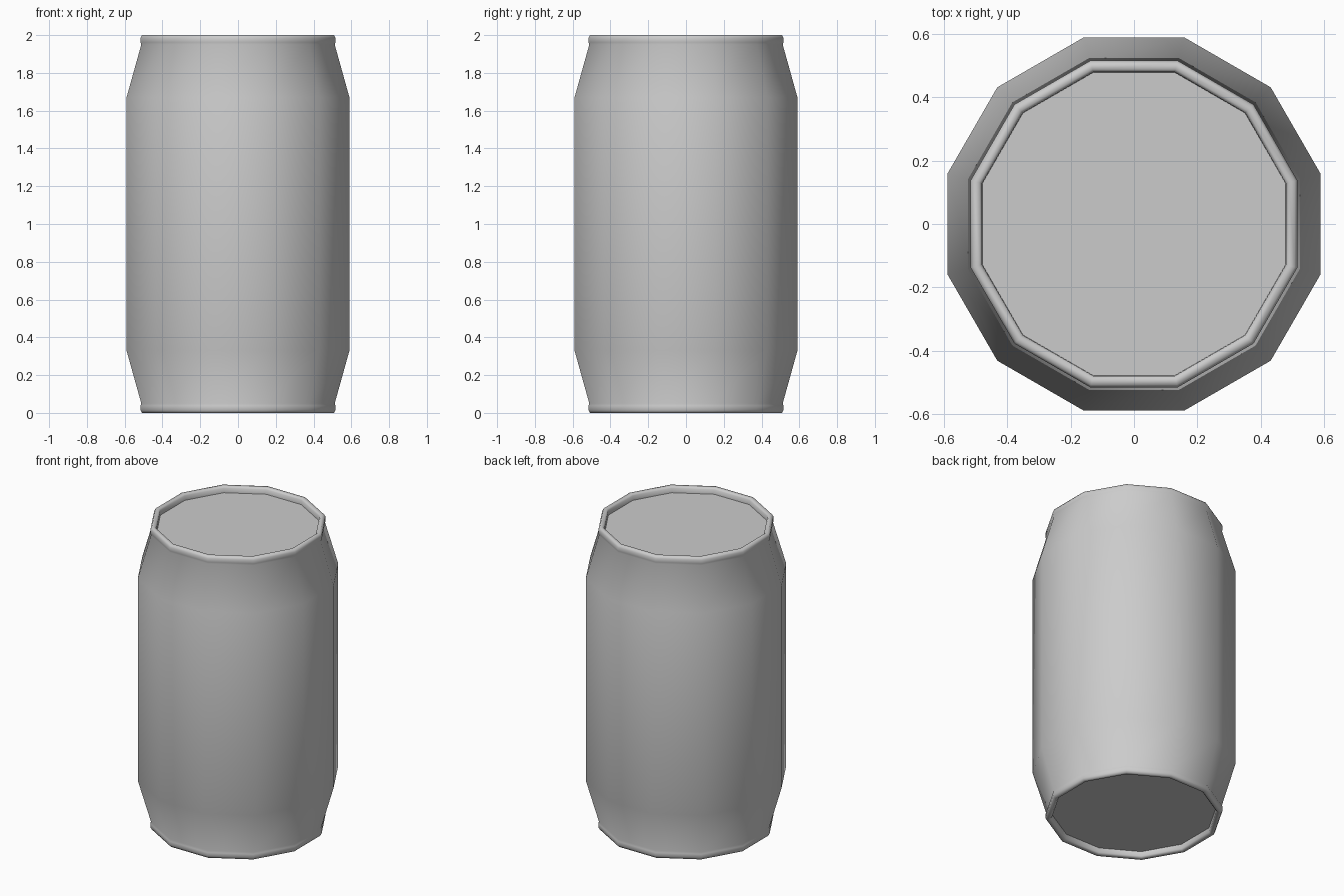
import bpy, bmesh, math

if "Cube" in bpy.data.objects:
    bpy.data.objects.remove(bpy.data.objects["Cube"])

SIDES = 12
K = 1 / math.cos(math.pi / SIDES)   # flat-to-flat half width -> corner radius


def ring(bm, half_width, z):
    return [bm.verts.new((half_width * K * math.cos(math.radians(15 + 30 * i)),
                          half_width * K * math.sin(math.radians(15 + 30 * i)), z))
            for i in range(SIDES)]


# upper half of the profile: shoulder, rolled rim, recessed lid
upper = [(0.59, 1.67), (0.512, 1.95), (0.516, 1.962), (0.516, 1.986), (0.508, 2.0),
         (0.489, 2.0), (0.48, 1.99), (0.479, 1.96)]
lower = [(r, 2.0 - z) for r, z in reversed(upper)]

# barrel body, closed by the two recessed lids
bm = bmesh.new()
rings = [ring(bm, r, z) for r, z in lower + upper]
for a, b in zip(rings, rings[1:]):
    for i in range(SIDES):
        j = (i + 1) % SIDES
        bm.faces.new((a[i], a[j], b[j], b[i]))
bm.faces.new(rings[-1])
bm.faces.new(rings[0][::-1])
bmesh.ops.recalc_face_normals(bm, faces=bm.faces)

mesh = bpy.data.meshes.new("barrel")
bm.to_mesh(mesh)
bm.free()
barrel = bpy.data.objects.new("barrel", mesh)
bpy.context.collection.objects.link(barrel)
bpy.context.view_layer.objects.active = barrel
barrel.select_set(True)
bpy.ops.object.shade_smooth_by_angle(angle=math.radians(65))
